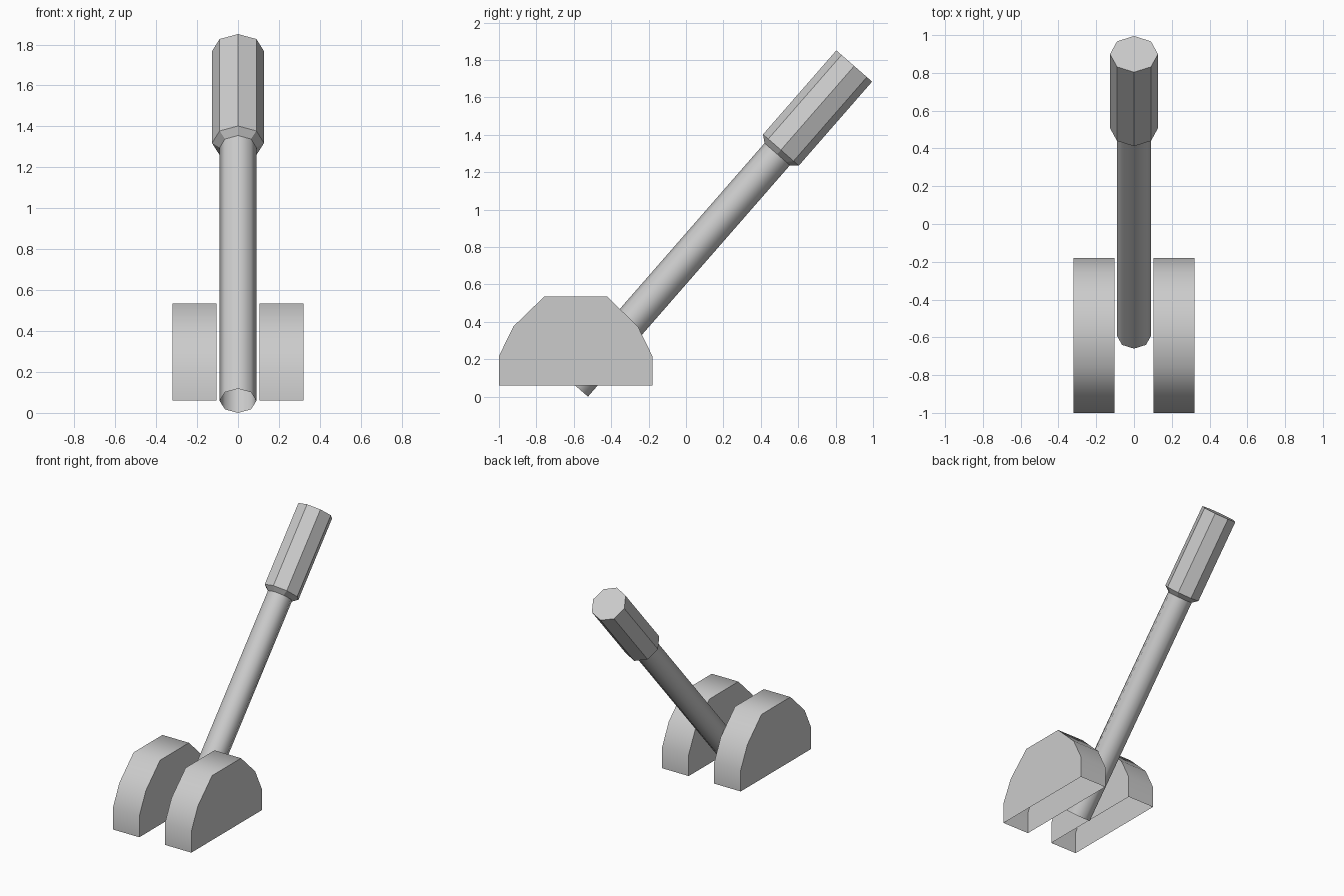
import bpy, bmesh, math
from mathutils import Vector

if "Cube" in bpy.data.objects:
    bpy.data.objects.remove(bpy.data.objects["Cube"])

TILT = math.atan2(0.6576, 0.7534)           # lever leans towards +y
PIVOT = Vector((0.0, -0.592, 0.059))        # centre of the lever's lower end


def finish(name, bm, smooth):
    bmesh.ops.recalc_face_normals(bm, faces=bm.faces)
    mesh = bpy.data.meshes.new(name)
    bm.to_mesh(mesh)
    bm.free()
    ob = bpy.data.objects.new(name, mesh)
    bpy.context.collection.objects.link(ob)
    if smooth:
        bpy.ops.object.select_all(action='DESELECT')
        ob.select_set(True)
        bpy.context.view_layer.objects.active = ob
        bpy.ops.object.shade_smooth_by_angle(angle=math.radians(50))
    return ob


def octagon_tube(name, rings, cap_top, smooth):
    """Eight-sided tube through (radius, height) rings, tilted about the pivot."""
    bm = bmesh.new()
    loops = [[bm.verts.new((r * math.cos(i * math.pi / 4), r * math.sin(i * math.pi / 4), h))
              for i in range(8)] for r, h in rings]
    for a, b in zip(loops, loops[1:]):
        for i in range(8):
            j = (i + 1) % 8
            bm.faces.new((a[i], a[j], b[j], b[i]))
    if cap_top:
        bm.faces.new(loops[-1])
    ob = finish(name, bm, smooth)
    ob.location = PIVOT
    ob.rotation_euler.x = -TILT
    return ob


def side_cheek(name, x0, x1):
    """Rounded cheek block, open underneath."""
    half = [(0.41, 0.06), (0.41, 0.217), (0.333, 0.375), (0.168, 0.535)]
    profile = [(-0.59 + y, z) for y, z in half] + [(-0.59 - y, z) for y, z in reversed(half)]
    bm = bmesh.new()
    a = [bm.verts.new((x0, y, z)) for y, z in profile]
    b = [bm.verts.new((x1, y, z)) for y, z in profile]
    bm.faces.new(a)
    bm.faces.new(list(reversed(b)))
    for i in range(len(profile) - 1):
        bm.faces.new((a[i], b[i], b[i + 1], a[i + 1]))
    return finish(name, bm, True)


# Base cheeks either side of the lever
side_cheek("cheek_left", -0.32, -0.104)
side_cheek("cheek_right", 0.104, 0.32)

# Lever shaft (open lower end) and faceted hand grip
octagon_tube("lever_shaft", [(0.09, 0.0), (0.09, 1.645)], False, True)
octagon_tube("lever_grip", [(0.09, 1.642), (0.127, 1.672), (0.127, 2.268)], True, False)
